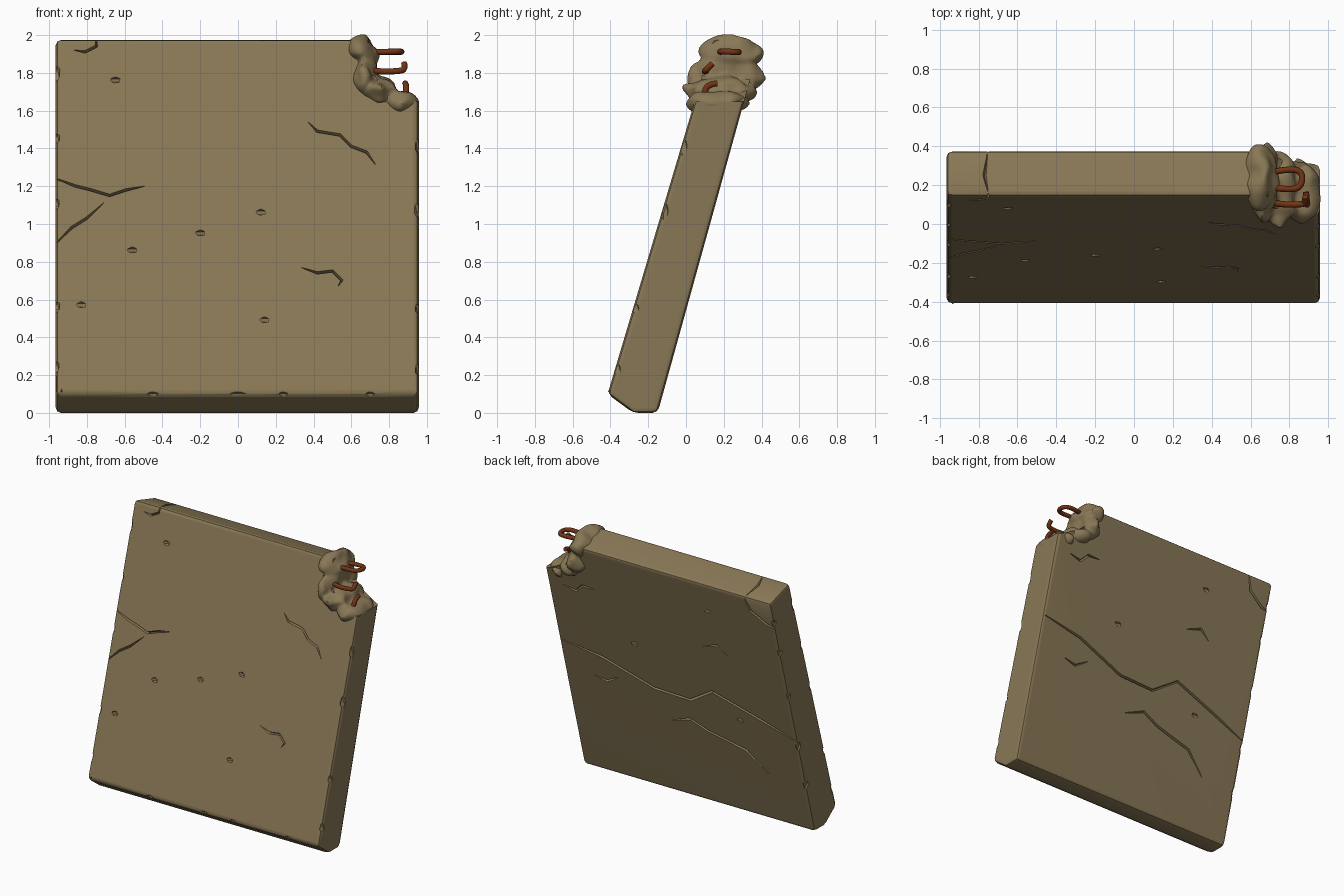
import bpy, bmesh, math, random
from mathutils import Vector, Matrix, noise

random.seed(4)
if "Cube" in bpy.data.objects:
    bpy.data.objects.remove(bpy.data.objects["Cube"], do_unlink=True)


def material(name, rgb):
    m = bpy.data.materials.new(name)
    m.use_nodes = True
    m.diffuse_color = (*rgb, 1)
    node = next(n for n in m.node_tree.nodes if n.type == 'BSDF_PRINCIPLED')
    node.inputs["Base Color"].default_value = (*rgb, 1)
    node.inputs["Roughness"].default_value = 0.9
    return m


CONCRETE = material("tan concrete", (0.25, 0.187, 0.093))
ORANGE = material("orange paint", (0.68, 0.17, 0.016))
RUST = material("rusty steel", (0.17, 0.034, 0.007))


def finish(bm, name, mat):
    bmesh.ops.recalc_face_normals(bm, faces=bm.faces[:])
    me = bpy.data.meshes.new(name)
    bm.to_mesh(me)
    bm.free()
    me.materials.append(mat)
    ob = bpy.data.objects.new(name, me)
    bpy.context.collection.objects.link(ob)
    return ob


def activate(ob):
    for o in bpy.context.selected_objects:
        o.select_set(False)
    ob.select_set(True)
    bpy.context.view_layer.objects.active = ob


def smooth(ob, degrees):
    activate(ob)
    bpy.ops.object.shade_smooth_by_angle(angle=math.radians(degrees))


def subtract(ob, cutter):
    mod = ob.modifiers.new("cut", 'BOOLEAN')
    mod.operation, mod.solver, mod.object = 'DIFFERENCE', 'EXACT', cutter
    mod.use_self = True
    activate(ob)
    bpy.ops.object.modifier_apply(modifier=mod.name)
    bpy.data.objects.remove(cutter, do_unlink=True)


# Leaning planes of the slab
def front(x, z):
    return Vector((x, -0.41 + 0.297 * (z - 0.1), z))


def back(x, z):
    return Vector((x, -0.15 + 0.2775 * z, z))


def prism(bm, ring_a, ring_b):
    a = [bm.verts.new(p) for p in ring_a]
    b = [bm.verts.new(p) for p in ring_b]
    bm.faces.new(a)
    bm.faces.new(b[::-1])
    for i in range(len(a)):
        j = (i + 1) % len(a)
        bm.faces.new((a[i], b[i], b[j], a[j]))


def crack(bm, points, normal, width=0.009, depth=0.02):
    """Diamond-section groove tapering at both ends."""
    n = Vector(normal).normalized()
    last = len(points) - 1
    rings = []
    for i, p in enumerate(points):
        along = points[min(i + 1, last)] - points[max(i - 1, 0)]
        side = along.cross(n).normalized()
        t = 0.25 if i in (0, last) else 1
        rings.append([bm.verts.new(p + o * t) for o in
                      (side * width, n * depth, -side * width, -n * depth)])
    for r, s in zip(rings, rings[1:]):
        for i in range(4):
            j = (i + 1) % 4
            bm.faces.new((r[i], r[j], s[j], s[i]))
    bm.faces.new(rings[0])
    bm.faces.new(rings[-1][::-1])


def lump(bm, centre, size, detail=1):
    m = Matrix.Translation(centre) @ Matrix.Diagonal((*size, 1))
    return bmesh.ops.create_icosphere(bm, subdivisions=detail, radius=1, matrix=m)["verts"]


# Slab: side profile swept across the width, with worn edges
profile = [(-0.415, 0.1), (-0.28, 0), (-0.15, 0), (0.38, 1.91), (0.145, 1.982)]
bm = bmesh.new()
prism(bm, [(-0.965, y, z) for y, z in profile], [(0.957, y, z) for y, z in profile])
bmesh.ops.recalc_face_normals(bm, faces=bm.faces[:])
bmesh.ops.bevel(bm, geom=bm.edges[:], offset=0.028, segments=2, profile=0.5, affect='EDGES')
slab = finish(bm, "concrete_slab", CONCRETE)

# Broken-off upper corner
corner = [(0.69, 2.2), (0.69, 1.82), (0.77, 1.73), (0.93, 1.65), (1.1, 1.64), (1.1, 2.2)]
bm = bmesh.new()
prism(bm, [(x, -0.6, z) for x, z in corner], [(x, 0.8, z) for x, z in corner])
subtract(slab, finish(bm, "corner_cutter", CONCRETE))

# Cracks, pits and chipped edges
FRONT_CRACKS = [
    [(0.37, 1.54), (0.42, 1.49), (0.54, 1.47), (0.6, 1.41), (0.68, 1.38), (0.73, 1.31)],
    [(-0.99, 1.25), (-0.86, 1.2), (-0.78, 1.18), (-0.68, 1.15), (-0.59, 1.18), (-0.49, 1.2)],
    [(-0.7, 1.12), (-0.8, 1.03), (-0.88, 0.98), (-0.98, 0.88)],
    [(0.33, 0.77), (0.42, 0.74), (0.5, 0.75), (0.55, 0.7), (0.53, 0.67)],
    [(-0.75, 2.0), (-0.75, 1.94), (-0.81, 1.91), (-0.87, 1.92)],
    [(-0.7, 0.1), (-0.66, 0.05)],
]
BACK_CRACKS = [
    [(0.98, 1.06), (0.6, 1.0), (0.2, 0.86), (-0.1, 0.85), (-0.3, 0.98), (-0.7, 0.85), (-0.98, 0.75)],
    [(0.82, 1.54), (0.72, 1.52), (0.66, 1.58), (0.56, 1.58)],
    [(0.1, 0.62), (-0.06, 0.68), (-0.2, 0.62), (-0.5, 0.55), (-0.66, 0.4)],
    [(-0.74, 1.92), (-0.78, 1.8), (-0.9, 1.72), (-0.98, 1.7)],
    [(0.7, 0.82), (0.6, 0.8), (0.5, 0.86)],
    [(-0.3, 1.36), (-0.42, 1.4), (-0.5, 1.34)],
]
bm = bmesh.new()
for path in FRONT_CRACKS:
    crack(bm, [front(x, z) for x, z in path], (0, -1, 0.297))
for path in BACK_CRACKS:
    crack(bm, [back(x, z) for x, z in path], (0, 1, -0.2775))
crack(bm, [Vector(p) for p in ((-0.75, 0.16, 1.98), (-0.77, 0.25, 1.95), (-0.755, 0.36, 1.915))],
      (0, 0.28, 0.96))
for x, z in ((-0.65, 1.76), (-0.56, 0.86), (0.14, 0.49), (0.12, 1.06), (-0.83, 0.57), (-0.2, 0.95)):
    lump(bm, front(x, z), (0.03, 0.014, 0.02))
for x, z in ((-0.4, 1.68), (-0.5, 0.8), (0.3, 1.2)):
    lump(bm, back(x, z), (0.03, 0.014, 0.02))
for z in (0.3, 0.62, 1.05, 1.42, 1.72):
    for x, plane in ((-0.965, front), (0.957, front), (-0.965, back)):
        lump(bm, plane(x, z + random.uniform(-0.1, 0.1)),
             (random.uniform(0.02, 0.03), 0.03, random.uniform(0.03, 0.06)))
for x in (-0.45, 0.0, 0.24, 0.7):
    lump(bm, front(x, 0.095), (random.uniform(0.03, 0.06), 0.02, 0.02))
subtract(slab, finish(bm, "damage_cutter", CONCRETE))
smooth(slab, 35)
weighted = slab.modifiers.new("even shading", 'WEIGHTED_NORMAL')
weighted.keep_sharp = True

# Swollen rubble along the break
bm = bmesh.new()
for centre, size in (((0.655, 0.24, 1.9), (0.085, 0.165, 0.1)),
                     ((0.67, 0.2, 1.78), (0.065, 0.21, 0.11)),
                     ((0.74, 0.18, 1.7), (0.1, 0.2, 0.075)),
                     ((0.86, 0.16, 1.645), (0.085, 0.17, 0.055))):
    for v in lump(bm, centre, size, 4):
        v.co += noise.noise_vector(v.co * 11) * 0.03
rubble = finish(bm, "broken_corner_rubble", CONCRETE)
remesh = rubble.modifiers.new("merge", 'REMESH')
remesh.mode, remesh.voxel_size = 'VOXEL', 0.014
activate(rubble)
bpy.ops.object.modifier_apply(modifier=remesh.name)
smooth(rubble, 40)

# Worn hazard stripes, as thin painted plates
STRIPES = [
    [(-0.935, 0.125), (-0.87, 0.125), (-0.8, 0.22), (-0.73, 0.28), (-0.68, 0.355), (-0.72, 0.36),
     (-0.82, 0.34), (-0.88, 0.28), (-0.93, 0.2)],
    [(-0.67, 0.125), (-0.48, 0.125), (-0.44, 0.18), (-0.44, 0.25), (-0.38, 0.28), (-0.36, 0.35),
     (-0.48, 0.35), (-0.52, 0.28), (-0.59, 0.22)],
    [(-0.31, 0.125), (-0.2, 0.125), (-0.18, 0.19), (-0.1, 0.21), (-0.08, 0.27), (0, 0.3), (0.02, 0.35),
     (-0.05, 0.34), (-0.08, 0.31), (-0.13, 0.34), (-0.14, 0.29), (-0.2, 0.25), (-0.2, 0.18)],
    [(0.06, 0.125), (0.21, 0.125), (0.23, 0.2), (0.28, 0.25), (0.25, 0.27), (0.22, 0.23), (0.15, 0.22)],
    [(0.31, 0.29), (0.35, 0.28), (0.36, 0.31), (0.33, 0.335), (0.29, 0.33)],
    [(-0.66, 0.41), (-0.64, 0.42), (-0.64, 0.44)],
]
bm = bmesh.new()
for shape in STRIPES:
    prism(bm, [front(x, z) + Vector((0, -0.004, 0)) for x, z in shape],
          [front(x, z) + Vector((0, 0.002, 0)) for x, z in shape])
finish(bm, "hazard_stripes", ORANGE)

# Rust stain wrapping the lower edge
bm = bmesh.new()
stain = [(-0.964, 0.11), (-0.93, 0.11), (-0.94, 0.16), (-0.964, 0.2)]
prism(bm, *[[front(x, z) + Vector((0, max(0, -0.937 - x) * 0.9 + d, 0)) for x, z in stain]
            for d in (-0.006, 0.002)])
finish(bm, "rust_stain", RUST)

# Bent reinforcing bars
BARS = {
    "upper_rebar": [(0.66, 0.19, 1.91), (0.76, 0.18, 1.91), (0.86, 0.18, 1.915), (0.87, 0.27, 1.91),
                    (0.8, 0.285, 1.91), (0.73, 0.27, 1.91)],
    "middle_rebar": [(0.66, 0.12, 1.82), (0.75, 0.1, 1.805), (0.86, 0.1, 1.81), (0.885, 0.11, 1.82),
                     (0.88, 0.14, 1.85)],
    "lower_rebar": [(0.89, 0.1, 1.62), (0.89, 0.095, 1.7), (0.89, 0.12, 1.74), (0.885, 0.165, 1.745)],
}
for name, points in BARS.items():
    cu = bpy.data.curves.new(name, 'CURVE')
    cu.dimensions = '3D'
    cu.bevel_depth, cu.bevel_resolution, cu.use_fill_caps = 0.016, 2, True
    sp = cu.splines.new('NURBS')
    sp.points.add(len(points) - 1)
    for p, co in zip(sp.points, points):
        p.co = (*co, 1)
    sp.order_u, sp.use_endpoint_u, sp.resolution_u = 3, True, 5
    cu.materials.append(RUST)
    bpy.context.collection.objects.link(bpy.data.objects.new(name, cu))
